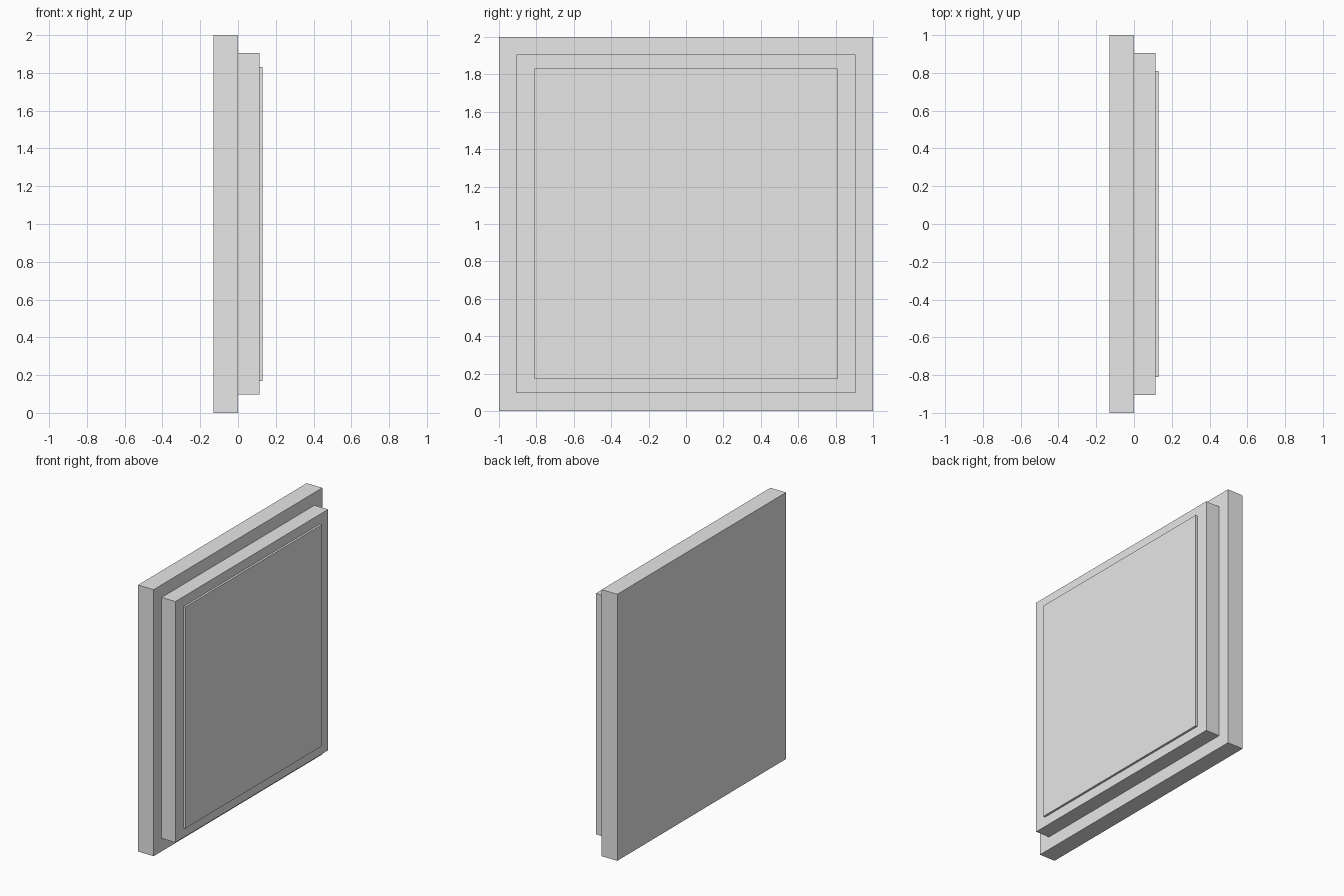
import bpy
from mathutils import Vector

if "Cube" in bpy.data.objects:
    bpy.data.objects.remove(bpy.data.objects["Cube"])

grey = bpy.data.materials.new("light grey")
grey.diffuse_color = (0.8, 0.8, 0.8, 1.0)
grey.use_nodes = True
grey.node_tree.nodes["Principled BSDF"].inputs["Base Color"].default_value = grey.diffuse_color


def box(name, lo, hi):
    """Axis-aligned box between two corners."""
    lo, hi = Vector(lo), Vector(hi)
    bpy.ops.mesh.primitive_cube_add(size=1, location=(lo + hi) / 2)
    ob = bpy.context.object
    ob.name = name
    ob.scale = hi - lo
    bpy.ops.object.transform_apply(location=False, rotation=False, scale=True)
    ob.data.materials.append(grey)
    return ob


# large back slab
box("back_slab", (-0.13, -1, 0), (0, 1, 2))
# smaller middle slab on its +x face
box("middle_slab", (0, -0.905, 0.097), (0.114, 0.905, 1.905))
# thin raised panel on the middle slab
box("raised_panel", (0.114, -0.81, 0.17), (0.13, 0.81, 1.832))
